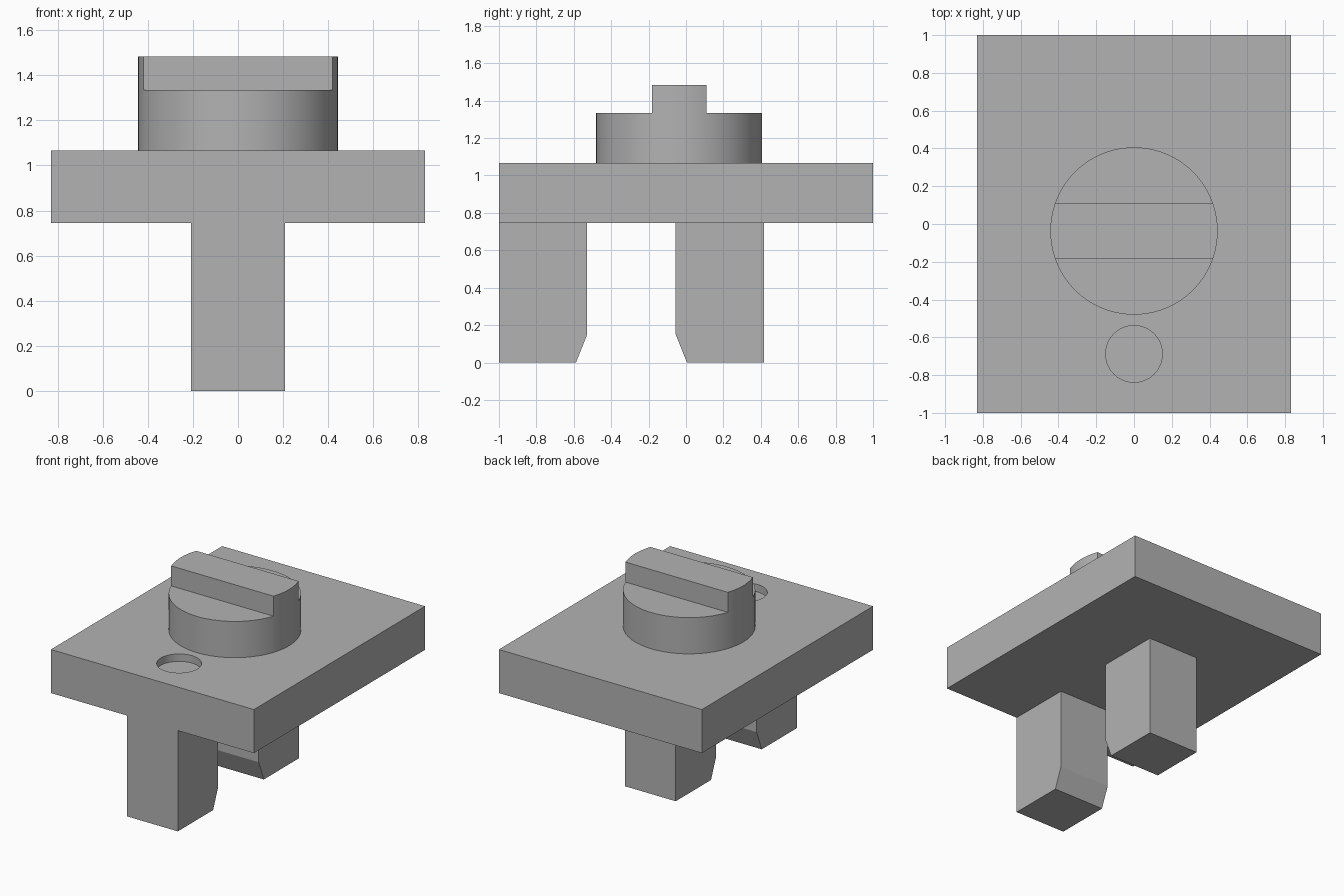
import bpy, bmesh, math

default = bpy.data.objects.get("Cube")
if default:
    bpy.data.objects.remove(default, do_unlink=True)

GREY = (0.45, 0.45, 0.45, 1)
grey = bpy.data.materials.new("plain grey")
grey.use_nodes = True
grey.diffuse_color = GREY
grey.node_tree.nodes["Principled BSDF"].inputs["Base Color"].default_value = GREY


def finish(name, bm):
    bmesh.ops.recalc_face_normals(bm, faces=bm.faces)
    mesh = bpy.data.meshes.new(name)
    bm.to_mesh(mesh)
    bm.free()
    mesh.materials.append(grey)
    obj = bpy.data.objects.new(name, mesh)
    bpy.context.collection.objects.link(obj)
    return obj


def side_prism(name, outline, half_width):
    """Extrude a (y, z) outline along x, centred on x = 0."""
    bm = bmesh.new()
    face = bm.faces.new([bm.verts.new((-half_width, y, z)) for y, z in outline])
    grown = bmesh.ops.extrude_face_region(bm, geom=[face])["geom"]
    verts = [v for v in grown if isinstance(v, bmesh.types.BMVert)]
    bmesh.ops.translate(bm, verts=verts, vec=(2 * half_width, 0, 0))
    return finish(name, bm)


def block(name, half_width, y0, y1, z0, z1):
    return side_prism(name, [(y0, z0), (y1, z0), (y1, z1), (y0, z1)], half_width)


def disc(name, radius, y, z0, z1):
    bm = bmesh.new()
    bmesh.ops.create_cone(bm, cap_ends=True, segments=96, radius1=radius,
                          radius2=radius, depth=z1 - z0)
    bmesh.ops.translate(bm, verts=bm.verts, vec=(0, y, (z0 + z1) / 2))
    return finish(name, bm)


def carve(obj, cutter):
    """Subtract a cutter, apply the result and discard the cutter."""
    cutter.hide_render = True
    mod = obj.modifiers.new("carve", "BOOLEAN")
    mod.operation, mod.solver, mod.object = "DIFFERENCE", "EXACT", cutter
    select(obj)
    bpy.ops.object.modifier_apply(modifier=mod.name)
    bpy.data.objects.remove(cutter, do_unlink=True)


def select(obj):
    bpy.ops.object.select_all(action="DESELECT")
    obj.select_set(True)
    bpy.context.view_layer.objects.active = obj


def smooth(obj):
    select(obj)
    bpy.ops.object.shade_smooth_by_angle(angle=math.radians(20))


PLATE_BOTTOM, PLATE_TOP = 0.745, 1.067

# Base plate with a shallow round recess near the front
plate = block("base_plate", 0.83, -1, 1, PLATE_BOTTOM, PLATE_TOP)
carve(plate, disc("recess_cutter", 0.15, -0.688, PLATE_TOP - 0.055, PLATE_TOP + 0.1))
smooth(plate)

# Round knob, cut down on both sides to leave a raised grip bar
knob = disc("knob", 0.443, -0.037, PLATE_TOP, 1.483)
for y0, y1 in ((-0.8, -0.183), (0.109, 0.8)):
    carve(knob, block("grip_cutter", 0.8, y0, y1, 1.335, 1.7))
smooth(knob)

# Two prongs, bevelled at the foot on the sides that face each other
for name, outer, inner in (("front_prong", -1, -0.528), ("rear_prong", 0.417, -0.055)):
    step = math.copysign(0.06, outer)
    side_prism(name, [(outer, 0), (inner + step, 0), (inner, 0.15),
                      (inner, PLATE_BOTTOM), (outer, PLATE_BOTTOM)], 0.208)
